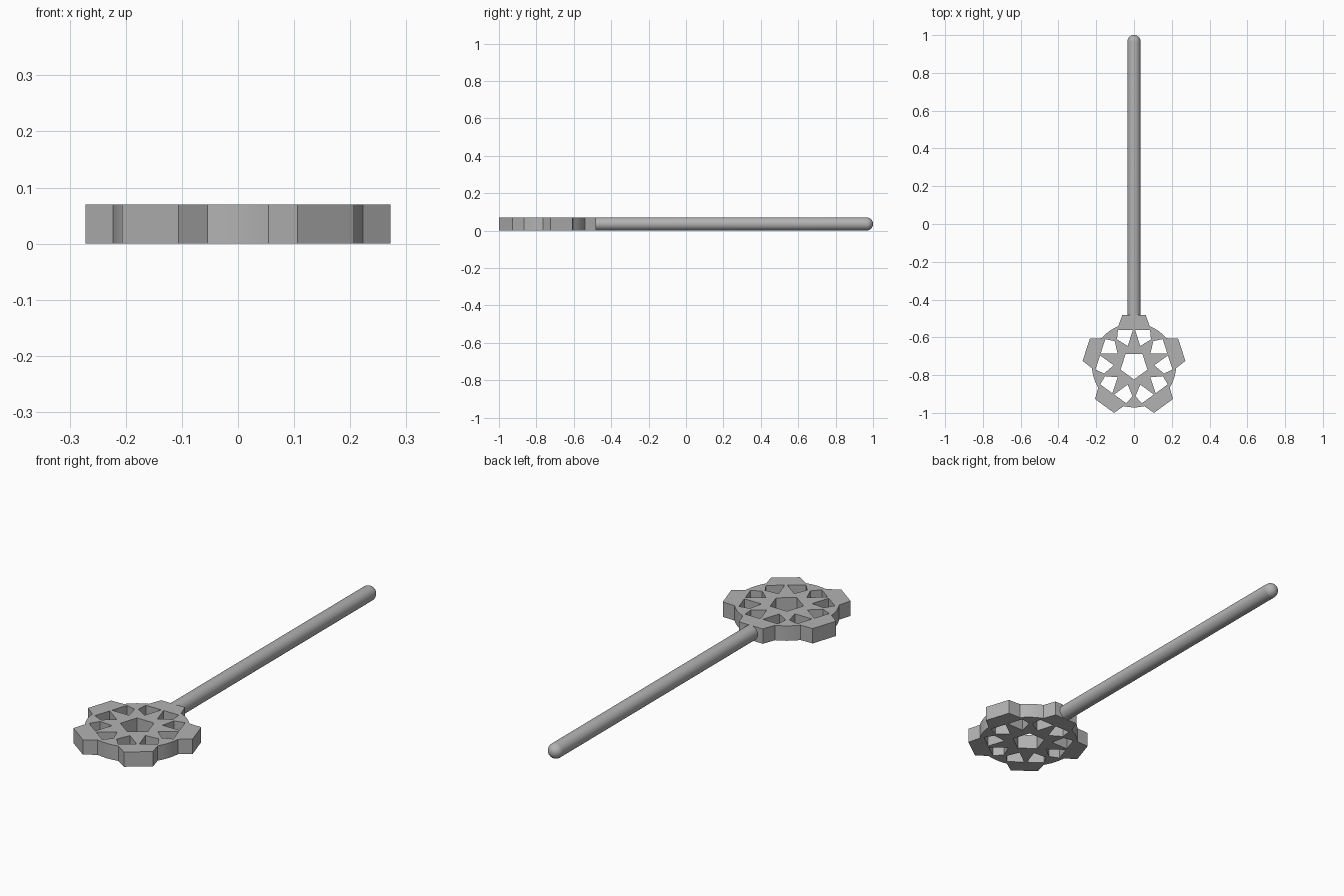
import bpy
import bmesh
from math import pi, radians, sin, cos
from mathutils import Matrix, Vector

if "Cube" in bpy.data.objects:
    bpy.data.objects.remove(bpy.data.objects["Cube"])

HALF = 0.035        # half thickness of the head, radius of the handle
CENTRE_Y = -0.748
FOLDS = 5

grey = bpy.data.materials.new("plain grey")
grey.use_nodes = True
colour = (0.45, 0.45, 0.45, 1)
grey.diffuse_color = colour
grey.node_tree.nodes["Principled BSDF"].inputs["Base Color"].default_value = colour


def turned(points, angle):
    """Rotate flat points about the head centre."""
    turn = Matrix.Rotation(angle, 2)
    return [turn @ Vector(p) for p in points]


def add_outline(curve, points):
    spline = curve.splines.new("POLY")
    spline.points.add(len(points) - 1)
    for target, p in zip(spline.points, points):
        target.co = (p[0], p[1], 0, 1)
    spline.use_cyclic_u = True


def finish(obj):
    obj.data.materials.clear()
    obj.data.materials.append(grey)
    bpy.ops.object.select_all(action="DESELECT")
    obj.select_set(True)
    bpy.context.view_layer.objects.active = obj
    bpy.ops.object.shade_smooth_by_angle(angle=radians(30))


# Pierced head: one lobe and one rim arc, repeated around the centre
lobe = [(0.0835, 0.207), (0.062, 0.266), (-0.062, 0.266), (-0.0835, 0.207)]
arc = [(0.223 * cos(radians(a)), 0.223 * sin(radians(a))) for a in range(119, 138, 6)]
hole = [(-0.006, 0.187), (-0.085, 0.187), (-0.09, 0.137), (-0.033, 0.102)]

flat = bpy.data.curves.new("head_profile", "CURVE")
flat.dimensions = "2D"
flat.fill_mode = "BOTH"
flat.extrude = HALF
rim = []
for i in range(FOLDS):
    angle = 2 * pi * i / FOLDS
    rim += turned(lobe + arc, angle)
    add_outline(flat, turned(hole, angle))
    add_outline(flat, turned([(-x, y) for x, y in hole], angle))
add_outline(flat, rim)
# Central five-sided opening, one corner towards the front
add_outline(flat, [turned([(0, -0.075)], 2 * pi * i / FOLDS)[0] for i in range(FOLDS)])

head = bpy.data.objects.new("pierced_head", flat)
head.location = (0, CENTRE_Y, HALF)
bpy.context.collection.objects.link(head)
bpy.ops.object.select_all(action="DESELECT")
head.select_set(True)
bpy.context.view_layer.objects.active = head
bpy.ops.object.convert(target="MESH")
finish(bpy.context.view_layer.objects.active)

# Round handle with a domed end, spun from a half profile
bm = bmesh.new()
profile = [(0, -0.49), (HALF, -0.49)]
profile += [(HALF * cos(t * pi / 16), 1 - HALF + HALF * sin(t * pi / 16)) for t in range(9)]
verts = [bm.verts.new((x, y, 0)) for x, y in profile]
edges = [bm.edges.new(pair) for pair in zip(verts, verts[1:])]
bmesh.ops.spin(bm, geom=verts + edges, cent=(0, 0, 0), axis=(0, 1, 0),
               angle=2 * pi, steps=32, use_merge=True)
bmesh.ops.remove_doubles(bm, verts=bm.verts, dist=0.0001)
bmesh.ops.recalc_face_normals(bm, faces=bm.faces)
mesh = bpy.data.meshes.new("handle")
bm.to_mesh(mesh)
bm.free()
handle = bpy.data.objects.new("handle", mesh)
handle.location.z = HALF
bpy.context.collection.objects.link(handle)
finish(handle)
